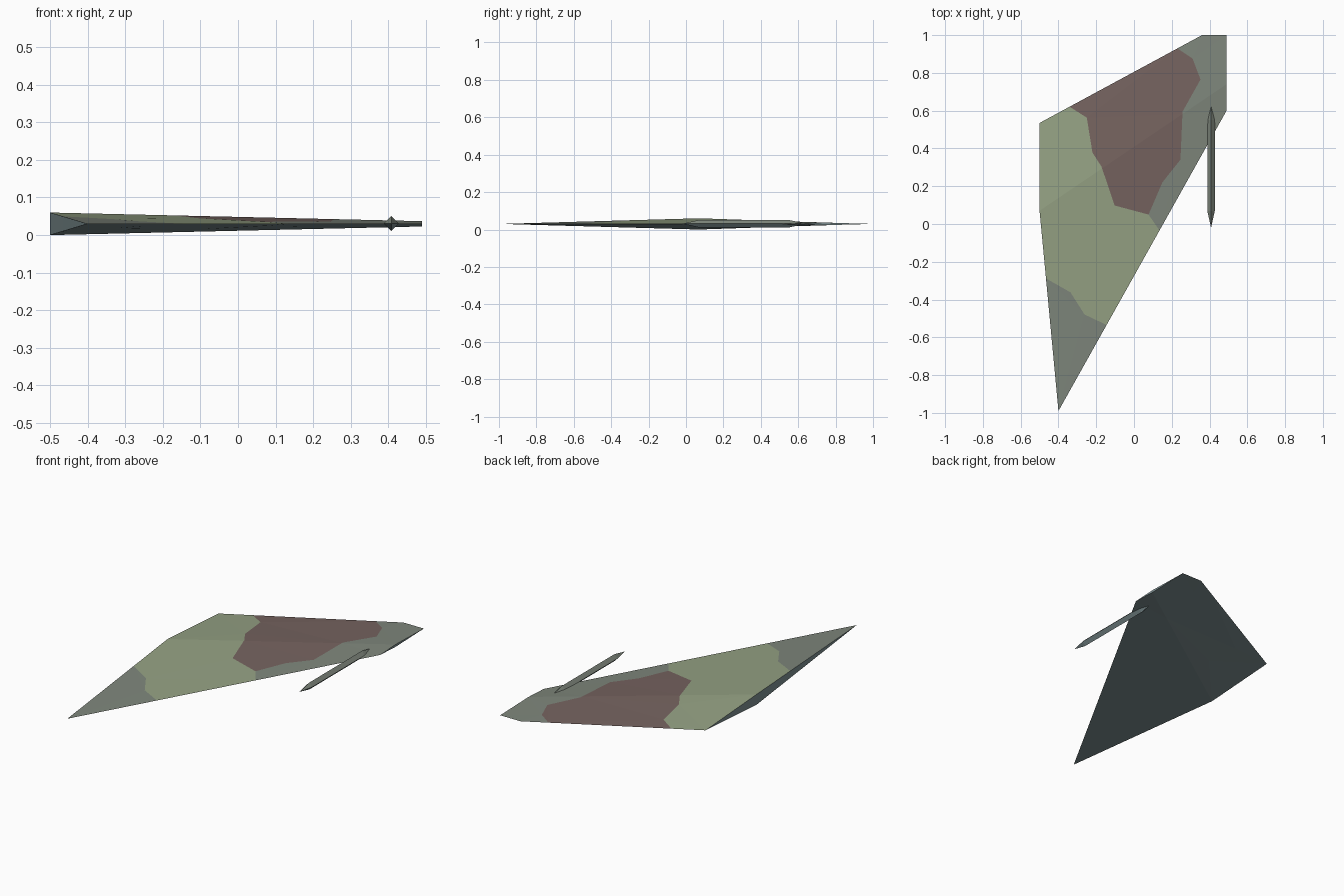
import bpy, bmesh
from mathutils import Vector

if "Cube" in bpy.data.objects:
    bpy.data.objects.remove(bpy.data.objects["Cube"])

MID = 0.03  # height of the wing's sharp edges


def material(name, rgb):
    m = bpy.data.materials.new(name)
    m.diffuse_color = (*rgb, 1)
    m.use_nodes = True
    m.node_tree.nodes["Principled BSDF"].inputs["Base Color"].default_value = m.diffuse_color
    return m


GREY = material("top grey", (0.21, 0.24, 0.20))
GREEN = material("camo green", (0.30, 0.36, 0.23))
BROWN = material("camo brown", (0.18, 0.125, 0.115))
UNDER = material("underside blue grey", (0.21, 0.28, 0.29))


def finish(bm, name, mats):
    bm.normal_update()
    mesh = bpy.data.meshes.new(name)
    bm.to_mesh(mesh)
    bm.free()
    for m in mats:
        mesh.materials.append(m)
    obj = bpy.data.objects.new(name, mesh)
    bpy.context.collection.objects.link(obj)
    return obj


# Wing plan: leading edge, trailing edge and thickness ridge as functions of x
def lead(x):
    return -0.99 + (x + 0.4) * 1.59 / 0.89


def trail(x):
    return min(1.0, 0.535 + (x + 0.5) * 0.465 / 0.86)


def ridge(x):
    return 0.07 + (x + 0.5) * 0.677


def half_thickness(x, y):
    h = 0.03 - (x + 0.5) * 0.0232
    r = ridge(x)
    t = min((y - lead(x)) / (r - lead(x)), (trail(x) - y) / (trail(x) - r))
    return h * max(0.0, min(1.0, t))


def build_wing():
    # Camouflage borders
    nose = [(-0.466, -0.288), (-0.336, -0.362), (-0.262, -0.479), (-0.145, lead(-0.145))]
    inner = [(-0.341, trail(-0.341)), (-0.25, 0.563), (-0.22, 0.378),
             (-0.172, 0.304), (-0.103, 0.098), (0.077, 0.05)]
    outer = [(0.15, 0.22), (0.246, 0.341), (0.257, 0.595),
             (0.352, 0.765), (0.31, 0.876), (0.23, trail(0.23))]
    edge = (0.135, lead(0.135))
    regions = [
        [(-0.4, -0.99)] + nose[::-1],
        nose + [edge] + inner[::-1] + [(-0.5, 0.535), (-0.5, 0.07)],
        inner + outer,
        [edge, (0.49, 0.6), (0.49, 1.0), (0.36, 1.0)] + outer[::-1] + [inner[-1]],
    ]
    bm = bmesh.new()
    for pts, mat in zip(regions, (0, 1, 2, 0)):
        f = bm.faces.new([bm.verts.new((x, y, 0)) for x, y in pts])
        f.material_index = mat
        f.normal_update()
        if f.normal.z < 0:
            f.normal_flip()
    bmesh.ops.remove_doubles(bm, verts=bm.verts[:], dist=1e-4)
    # Split along the ridge, then raise to the wing section
    bmesh.ops.bisect_plane(bm, geom=bm.verts[:] + bm.edges[:] + bm.faces[:], dist=1e-4,
                           plane_co=(-0.5, 0.07, 0), plane_no=Vector((-0.677, 1, 0)).normalized())
    bmesh.ops.triangulate(bm, faces=bm.faces[:])
    for v in bm.verts:
        v.co.z = MID + half_thickness(v.co.x, v.co.y)
    # Mirrored underside
    top_faces = bm.faces[:]
    rim = [e for e in bm.edges if e.is_boundary]
    low = {v: bm.verts.new((v.co.x, v.co.y, 2 * MID - v.co.z)) for v in bm.verts[:]}
    for f in top_faces:
        bm.faces.new([low[v] for v in reversed(f.verts)]).material_index = 3
    # Root and tip end walls
    for e in rim:
        a, b = e.verts
        if max(a.co.z, b.co.z) > MID + 1e-4:
            bm.faces.new((a, b, low[b], low[a])).material_index = 3
    bmesh.ops.remove_doubles(bm, verts=bm.verts[:], dist=1e-4)
    bmesh.ops.recalc_face_normals(bm, faces=bm.faces[:])
    return finish(bm, "wing", (GREY, GREEN, BROWN, UNDER))


def build_pod():
    # Four-sided spindle pointed at both ends
    cx, cz, r = 0.408, 0.031, 0.02
    bm = bmesh.new()
    rings = [[bm.verts.new((cx + dx * r, y, cz + dz * r))
              for dx, dz in ((1, 0), (0, 1), (-1, 0), (0, -1))] for y in (0.07, 0.55)]
    front = bm.verts.new((cx, -0.02, cz))
    back = bm.verts.new((cx, 0.645, cz))
    for i in range(4):
        j = (i + 1) % 4
        a, b = rings
        for vs in ((front, a[i], a[j]), (a[i], b[i], b[j], a[j]), (b[i], back, b[j])):
            bm.faces.new(vs).material_index = 0 if i < 2 else 1
    bmesh.ops.recalc_face_normals(bm, faces=bm.faces[:])
    return finish(bm, "tip_pod", (GREY, UNDER))


build_wing()
build_pod()
